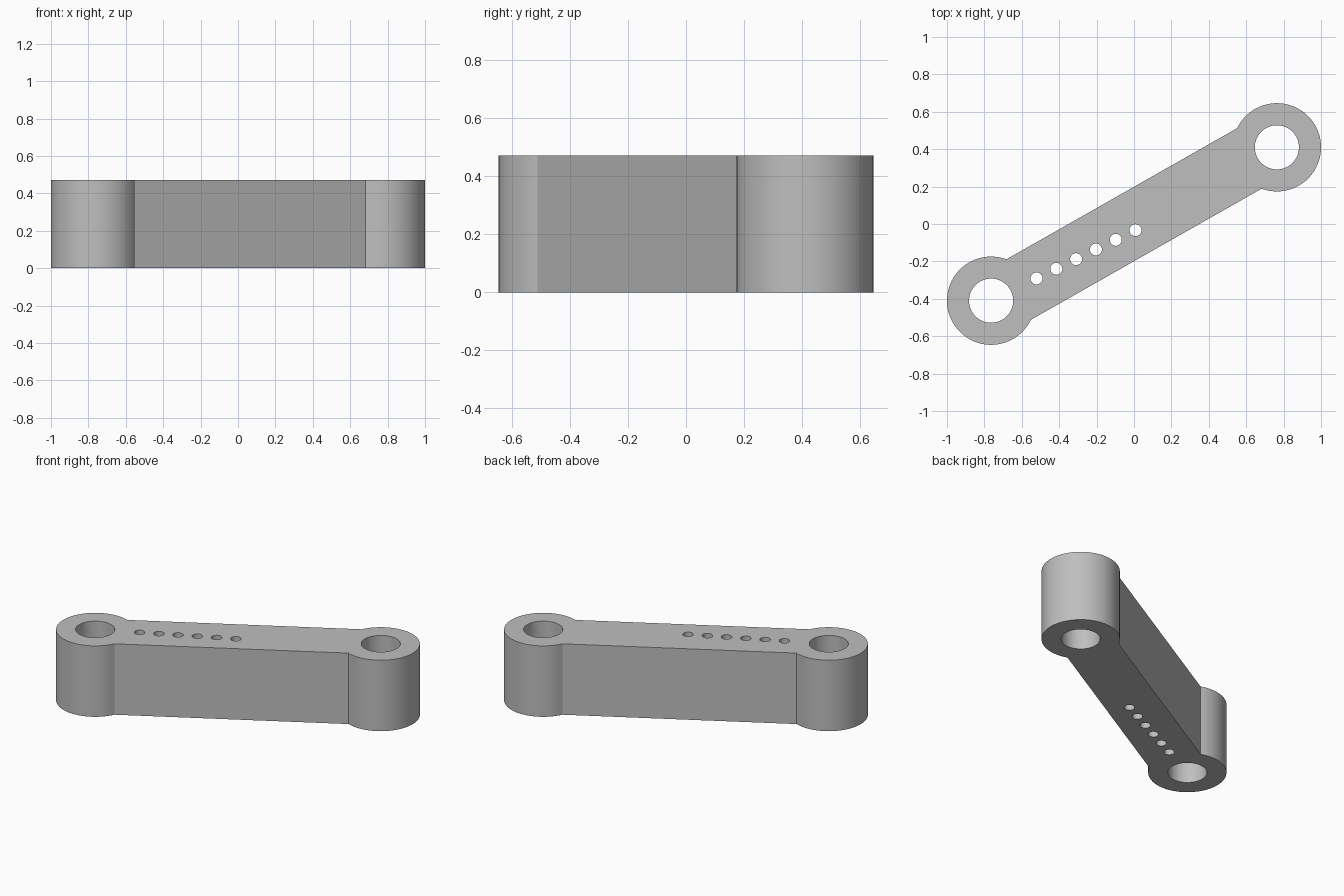
import bpy, bmesh, math
from mathutils import Vector

if "Cube" in bpy.data.objects:
    bpy.data.objects.remove(bpy.data.objects["Cube"])

HEIGHT = 0.472
BOSS = Vector((0.764, 0.41))      # far boss centre; the other is its opposite
BOSS_R, BORE_R, PIN_R = 0.236, 0.118, 0.032
UPPER = [Vector((-0.68, -0.183)), Vector((0.55, 0.513))]   # bar edge meeting the bosses


def arc(centre, radius, start, end, count):
    return [(centre.x + radius * math.cos(start + (end - start) * i / count),
             centre.y + radius * math.sin(start + (end - start) * i / count))
            for i in range(count + 1)]


def circle(centre, radius, count):
    return arc(centre, radius, 0, 2 * math.pi, count)[:-1]


# Outer outline: one boss arc, then the same arc turned half a circle
a = -UPPER[0] - BOSS
b = UPPER[1] - BOSS
half = arc(BOSS, BOSS_R, math.atan2(a.y, a.x), math.atan2(b.y, b.x), 64)
loops = [half + [(-x, -y) for x, y in half]]

# Large bores and the row of six small holes
loops += [circle(BOSS, BORE_R, 64), circle(-BOSS, BORE_R, 64)]
first, last = Vector((-0.521, -0.291)), Vector((0.008, -0.033))
loops += [circle(first.lerp(last, i / 5), PIN_R, 32) for i in range(6)]

# Fill the pierced profile and extrude it
bm = bmesh.new()
for loop in loops:
    verts = [bm.verts.new((x, y, 0)) for x, y in loop]
    for i, v in enumerate(verts):
        bm.edges.new((v, verts[i - 1]))
bmesh.ops.triangle_fill(bm, use_beauty=True, use_dissolve=False, edges=bm.edges[:])
ext = bmesh.ops.extrude_face_region(bm, geom=bm.faces[:], use_keep_orig=True)
top = [g for g in ext["geom"] if isinstance(g, bmesh.types.BMVert)]
bmesh.ops.translate(bm, verts=top, vec=(0, 0, HEIGHT))
bmesh.ops.recalc_face_normals(bm, faces=bm.faces[:])

mesh = bpy.data.meshes.new("link_arm")
bm.to_mesh(mesh)
bm.free()
arm = bpy.data.objects.new("link_arm", mesh)
bpy.context.collection.objects.link(arm)

# Plain grey
grey = bpy.data.materials.new("grey")
grey.diffuse_color = (0.52, 0.52, 0.52, 1)
grey.use_nodes = True
grey.node_tree.nodes["Principled BSDF"].inputs["Base Color"].default_value = grey.diffuse_color
mesh.materials.append(grey)

# Smooth curved walls, sharp rims
bpy.context.view_layer.objects.active = arm
arm.select_set(True)
bpy.ops.object.shade_smooth_by_angle(angle=math.radians(20))
